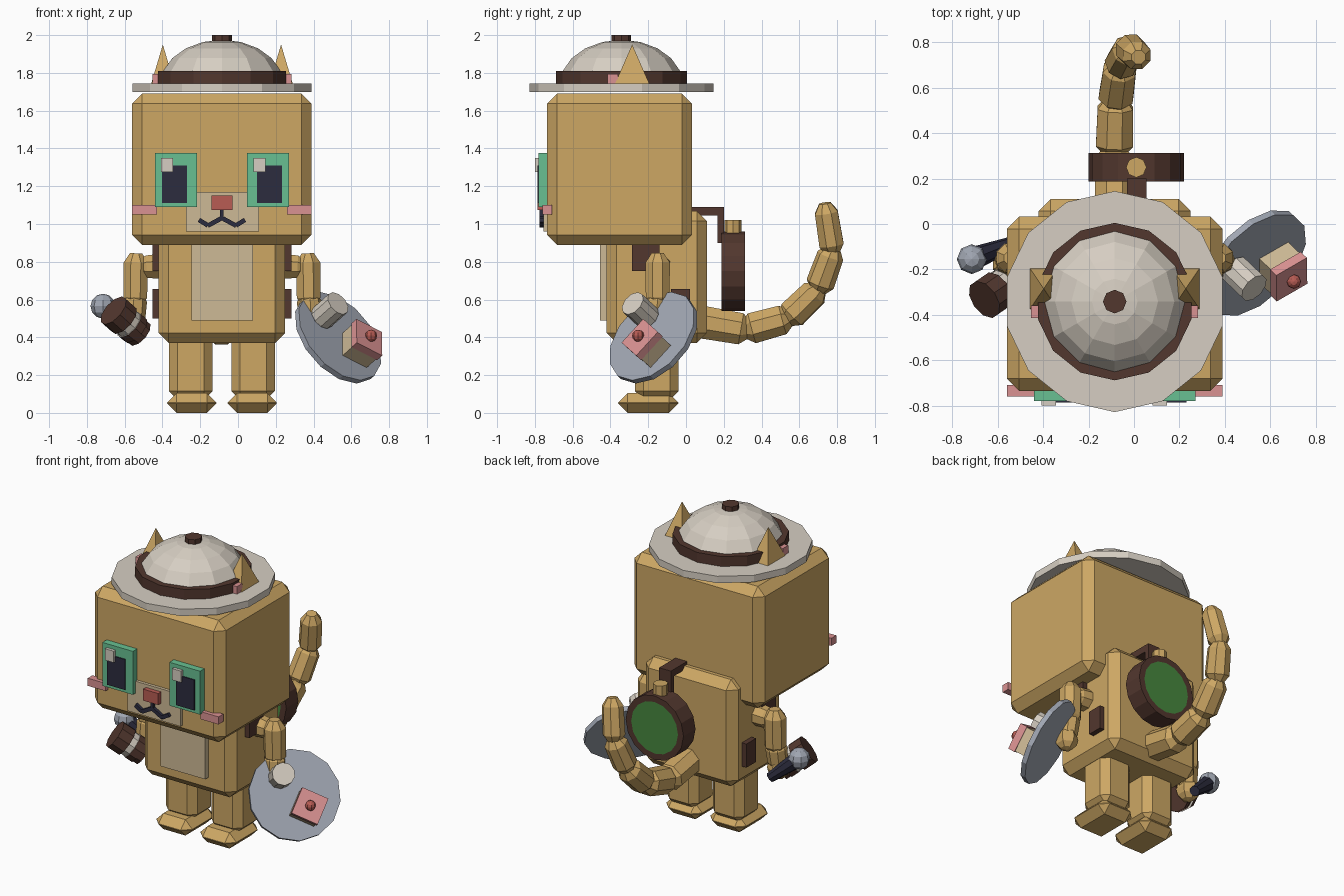
import bpy, bmesh, math
from mathutils import Vector, Matrix

if "Cube" in bpy.data.objects:
    bpy.data.objects.remove(bpy.data.objects["Cube"])

CX = -0.085  # symmetry axis of the figure


def srgb(r, g, b):
    f = lambda c: c / 12.92 if c <= 0.04045 else ((c + 0.055) / 1.055) ** 2.4
    return tuple(f(c / 255) for c in (r, g, b)) + (1,)


def material(name, *rgb):
    m = bpy.data.materials.new(name)
    m.diffuse_color = srgb(*rgb)
    m.use_nodes = True
    m.node_tree.nodes["Principled BSDF"].inputs["Base Color"].default_value = m.diffuse_color
    return m


GOLD = material("gold fur", 205, 167, 100)
TAN = material("tan", 206, 186, 150)
CREAM = material("cream", 214, 206, 194)
BROWN = material("dark brown", 82, 55, 46)
MINT = material("mint green", 104, 192, 146)
GREEN = material("leaf green", 70, 136, 62)
PINK = material("pink", 218, 146, 146)
RED = material("red", 184, 92, 84)
NAVY = material("navy", 44, 44, 62)
GREY = material("steel grey", 160, 166, 178)


def finish(name, bm, mats):
    bmesh.ops.recalc_face_normals(bm, faces=bm.faces)
    me = bpy.data.meshes.new(name)
    bm.to_mesh(me)
    bm.free()
    for m in mats:
        me.materials.append(m)
    ob = bpy.data.objects.new(name, me)
    bpy.context.collection.objects.link(ob)
    return ob


def box(name, x, y, z, mat, bevel=0.0, rot=None):
    """Box from (min, max) ranges, with optional chamfer and rotation about its centre."""
    bm = bmesh.new()
    bmesh.ops.create_cube(bm, size=1)
    bmesh.ops.scale(bm, vec=[r[1] - r[0] for r in (x, y, z)], verts=bm.verts)
    if bevel:
        bmesh.ops.bevel(bm, geom=bm.edges[:], offset=bevel, segments=1, affect='EDGES')
    if rot:
        bm.transform(rot)
    bmesh.ops.translate(bm, vec=[sum(r) / 2 for r in (x, y, z)], verts=bm.verts)
    return finish(name, bm, [mat])


def lathe(name, profile, origin, axis, n, mats, phase=math.pi / 2):
    """Turn (radius, height) points round an axis; mats gives one material, or one per segment."""
    bm = bmesh.new()
    rings = []
    for r, t in profile:
        k = n if r > 1e-6 else 1
        rings.append([bm.verts.new((r * math.cos(phase + i * math.tau / n),
                                    r * math.sin(phase + i * math.tau / n), t)) for i in range(k)])
    slots = list(dict.fromkeys(mats))
    for s, (a, b) in enumerate(zip(rings, rings[1:])):
        for i in range(n):
            j = (i + 1) % n
            vs = [a[i % len(a)], a[j % len(a)], b[j % len(b)], b[i % len(b)]]
            f = bm.faces.new(list(dict.fromkeys(vs)))
            f.material_index = slots.index(mats[min(s, len(mats) - 1)])
    for ring, m in ((rings[0], mats[0]), (rings[-1], mats[-1])):
        if len(ring) > 1:
            bm.faces.new(ring).material_index = slots.index(m)
    q = Vector(axis).to_track_quat('Z', 'Y').to_matrix().to_4x4()
    bm.transform(Matrix.Translation(origin) @ q)
    return finish(name, bm, slots)


def limb(name, p, q, r1, r2, mat=GOLD, n=8):
    """Faceted capsule between two points."""
    p, q = Vector(p), Vector(q)
    d = (q - p).length
    return lathe(name, [(r1 * .5, 0), (r1, .05), (r2, d - .05), (r2 * .5, d)], p, q - p, n, [mat],
                 math.pi / 8)


def ball(name, c, r, mat, n=8):
    prof = [(r * math.sin(a * math.pi / 6), -r * math.cos(a * math.pi / 6)) for a in range(7)]
    prof[-1] = (0, r)
    return lathe(name, prof, c, (0, 0, 1), n, [mat])


def sx(s, a, b):
    """x range on side s, measured from the figure's axis."""
    return tuple(sorted((CX + s * a, CX + s * b)))


# Head, body, belly
box("head", (-.56, .39), (-.735, .032), (.89, 1.69), GOLD, .053)
box("body", (-.42, .25), (-.42, .11), (.37, 1.07), GOLD, .053)
box("belly", (-.245, .08), (-.455, -.40), (.49, .93), TAN)

# Face
box("muzzle", (-.275, .11), (-.755, -.72), (.96, 1.17), TAN)
box("nose", (-.14, -.03), (-.785, -.74), (1.075, 1.15), RED)
box("mouth_stem", (CX - .009, CX + .009), (-.775, -.75), (1.02, 1.08), NAVY)
for s in (-1, 1):
    for part, mx, mz, tilt in (("inner", .04, 1.01, .5), ("outer", .098, 1.007, -.55)):
        c = CX + s * mx
        box(f"mouth_{part}", (c - .04, c + .04) if part == "inner" else (c - .028, c + .028),
            (-.775, -.75), (mz - .012, mz + .012), NAVY, 0, Matrix.Rotation(s * tilt, 4, 'Y'))
    # Eyes, cheeks
    box("eye", sx(s, .133, .355), (-.78, -.72), (1.09, 1.375), MINT)
    box("pupil", sx(s, .185, .317), (-.787, -.779), (1.11, 1.31), NAVY)
    hx = CX + s * .244 - .046
    box("eye_highlight", (hx - .032, hx + .032), (-.80, -.77), (1.275, 1.35), CREAM)
    box("cheek", sx(s, .345, .475), (-.76, -.71), (1.05, 1.10), PINK)
    # Ears
    ear = lathe("ear", [(.1, 0), (0, .25)], (0, 0, 0), (0, 0, 1), 4, [GOLD], math.pi / 4)
    ear.data.transform(Matrix.Translation((CX + s * .313, -.285, 1.70))
                       @ Matrix.Diagonal((1.05, 1.55, 1, 1)))
    box("inner_ear", sx(s, .325, .368), (-.415, -.36), (1.72, 1.795), PINK)
    # Legs and feet
    box("leg", sx(s, .05, .28), (-.27, -.04), (.07, .42), GOLD, .045)
    box("foot", sx(s, .03, .29), (-.36, -.04), (0, .104), GOLD, .05)
    # Arms
    limb("shoulder", (CX + s * .28, -.15, .78), (CX + s * .45, -.15, .77), .07, .065)
    limb("upper_arm", (CX + s * .455, -.15, .845), (CX + s * .46, -.15, .56), .07, .068)
    limb("forearm", (CX + s * .46, -.15, .64), (CX + s * .47, -.17, .45), .066, .062)
    ball("hand", (CX + s * .475, -.165, .46), .072, GOLD, 6)
    # Pack straps on the body sides
    box("upper_strap", sx(s, .30, .368), (-.285, -.14), (.75, .95), BROWN)
    box("lower_strap", sx(s, .30, .368), (-.08, .02), (.50, .655), BROWN)

# Hat
HAT = (CX, -.342, 0)
up = (0, 0, 1)
lathe("hat_brim", [(.487, 1.70), (.487, 1.745)], HAT, up, 14, [CREAM])
lathe("hat_band", [(.347, 1.74), (.347, 1.81)], HAT, up, 14, [BROWN])
lathe("hat_dome", [(.325 * math.cos(math.radians(a)), 1.74 + .235 * math.sin(math.radians(a)))
                   for a in (0, 18, 36, 54, 72)] + [(0, 1.975)], HAT, up, 12, [CREAM])
lathe("hat_knob", [(.052, 1.95), (.052, 2.0)], HAT, up, 8, [BROWN])

# Tail
path = [(-.085, .03, .49), (-.087, .32, .44), (-.082, .54, .50), (-.06, .70, .655),
        (-.02, .775, .86), (.02, .735, 1.11)]
for i, (p, q) in enumerate(zip(path, path[1:])):
    d = (Vector(q) - Vector(p)).normalized() * .02
    limb("tail_segment", Vector(p) - d, Vector(q) + (d if i < 4 else d * 0), .094 - .006 * i, .09 - .006 * i)

# Canteen on the back with cap and strap
lathe("canteen", [(0, .187), (.17, .187), (.21, .187), (.21, .312), (.17, .312), (0, .312)],
      (.01, 0, .75), (0, 1, 0), 16, [GREEN, BROWN, BROWN, BROWN, GREEN])
lathe("canteen_cap", [(.045, .93), (.045, 1.02)], (.01, .25, 0), up, 8, [GOLD])
box("canteen_strap_top", (-.03, .055), (-.02, .20), (1.045, 1.09), BROWN)
box("canteen_strap_drop", (-.03, .055), (.168, .20), (.90, 1.07), BROWN)

# Tray with cup and cake
N = Vector((.61, -.58, .54)).normalized()
lathe("tray", [(.278, -.016), (.278, .016)], (.53, -.172, .398), N, 14, [GREY])
lathe("cup", [(.07, -.075), (.07, .065)], (.49, -.245, .545), N, 10, [CREAM])
U = Vector((.148, .09, -.08))
U = (U - N * U.dot(N)).normalized()
turn = Matrix((U, N.cross(U), N)).transposed().to_4x4()
base = Vector((.607, -.161, .322))
for name, lo, hi, half, mat in (("cake", .01, .10, .08, TAN), ("cake_icing", .10, .145, .085, PINK)):
    c = base + N * (lo + hi) / 2
    box(name, (c.x - half, c.x + half), (c.y - half, c.y + half),
        (c.z - (hi - lo) / 2, c.z + (hi - lo) / 2), mat, 0, turn)
ball("cherry", base + N * .16, .032, RED)

# Microphone
mic = Vector((-.715, -.155, .565))
tip = Vector((-.55, -.09, .42))
ball("microphone_head", mic, .066, GREY)
lathe("microphone_handle", [(.05, .03), (.032, (tip - mic).length)], mic, tip - mic, 8, [NAVY])

# Banded barrel cup in the same hand
lathe("barrel_cup", [(.078, -.105), (.078, -.07), (.085, -.07), (.085, -.02), (.08, -.02), (.08, .02),
                     (.092, .02), (.092, .105)], (-.59, -.285, .48), (-.65, -.45, .58), 10,
      [BROWN, BROWN, BROWN, CREAM, CREAM, CREAM, BROWN])
